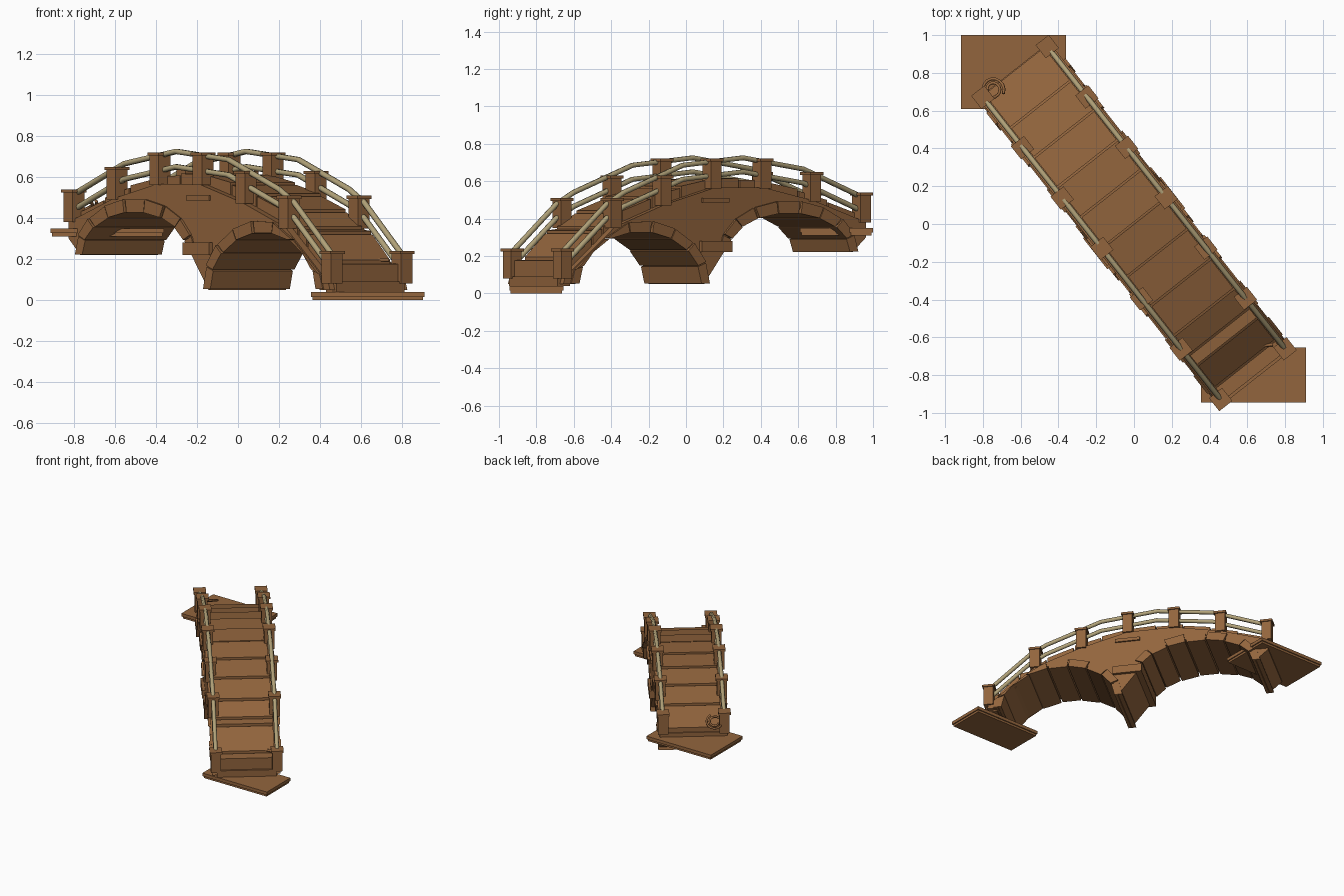
import bpy, bmesh, math
from mathutils import Matrix, Vector

cube = bpy.data.objects.get("Cube")
if cube:
    bpy.data.objects.remove(cube, do_unlink=True)


def material(name, rgb):
    m = bpy.data.materials.new(name)
    m.use_nodes = True
    m.diffuse_color = (*rgb, 1)
    m.node_tree.nodes["Principled BSDF"].inputs["Base Color"].default_value = (*rgb, 1)
    return m


wood = material("brown_wood", (0.29, 0.13, 0.047))
rope_tan = material("tan_rail", (0.44, 0.36, 0.19))

# Bridge frame: u runs along the span, v across it
FRAME = Matrix.Translation((0, 0.005, 0)) @ Matrix.Rotation(math.radians(-51.8), 4, "Z")
ROW = 0.217
POST_U = [-1.018 + 0.3393 * i for i in range(7)]
POST_TOP = [0.54, 0.65, 0.72, 0.72, 0.63, 0.51, 0.24]


def finish(bm, name, mat, placed=True):
    bmesh.ops.recalc_face_normals(bm, faces=bm.faces)
    me = bpy.data.meshes.new(name)
    bm.to_mesh(me)
    bm.free()
    me.materials.append(mat)
    ob = bpy.data.objects.new(name, me)
    bpy.context.collection.objects.link(ob)
    if placed:
        ob.matrix_world = FRAME
    return ob


def add_prism(bm, profile, v0, v1):
    """Extrude a (u, z) outline across the bridge."""
    verts = [bm.verts.new((u, v0, z)) for u, z in profile]
    face = bm.faces.new(verts)
    out = bmesh.ops.extrude_face_region(bm, geom=[face])["geom"]
    moved = [g for g in out if isinstance(g, bmesh.types.BMVert)]
    bmesh.ops.translate(bm, verts=moved, vec=(0, v1 - v0, 0))


def add_box(bm, lo, hi):
    lo, hi = Vector(lo), Vector(hi)
    mat = Matrix.Translation((lo + hi) / 2) @ Matrix.Diagonal((*(hi - lo), 1))
    bmesh.ops.create_cube(bm, size=1, matrix=mat)


def height(line, u):
    """Height of a polyline at u, carried on past both ends."""
    i = 0
    while i < len(line) - 2 and u > line[i + 1][0]:
        i += 1
    (a, za), (b, zb) = line[i], line[i + 1]
    return za + (zb - za) * (u - a) / (b - a)


# Walking surface, and the lower wall tops that carry the posts
DECK = [(-1.05, 0.40), (-0.68, 0.53), (-0.34, 0.605), (0, 0.61), (0.34, 0.53),
        (0.6, 0.43), (0.73, 0.345), (0.8, 0.325), (0.95, 0.18), (1.04, 0.165)]
WALL = [(u, top - 0.155) for u, top in zip(POST_U, POST_TOP)]

# Deck planks, each one lapping slightly over the next
edges = [-1.03] + [-0.80 + 0.2 * i for i in range(8)] + [0.73, 0.80, 0.95, 1.035]
bm = bmesh.new()
for a, b in zip(edges, edges[1:]):
    a, b = a + 0.005, b - 0.005
    za, zb = height(DECK, a), height(DECK, b)
    if zb < za:
        zb += 0.01
    else:
        za += 0.01
    add_prism(bm, [(a, za), (b, zb), (b, height(WALL, b) - 0.01),
                   (a, height(WALL, a) - 0.01)], -0.2, 0.2)
finish(bm, "deck_planks", wood)

# Two arches: centre, base height, inner rise, outer rise
ARCHES = [(-0.50, 0.22, 0.21, 0.275), (0.51, 0.05, 0.28, 0.34)]
INNER, OUTER = 0.415, 0.472


def arch_point(arch, t, k):
    """Point on an arch; k = 0 is the inner curve, 1 the outer."""
    c, base, hi, ho = arch
    u = c + (INNER + (OUTER - INNER) * k) * math.cos(t)
    z = base + (hi + (ho - hi) * k) * math.sin(t)
    return u, min(z, height(WALL, u) - 0.008)


# Solid side walls and fill between deck and arches
outline = [(-1.03, height(WALL, -1.03))] + WALL + [(1.03, 0.05)]
for arch in reversed(ARCHES):
    outline += [arch_point(arch, math.pi * i / 18, 0.4) for i in range(19)]
outline.append((-1.03, 0.30))
bm = bmesh.new()
add_prism(bm, outline, -0.24, 0.24)
finish(bm, "bridge_body", wood)

# Arch stones
bm = bmesh.new()
STONES = 9
for arch in ARCHES:
    for i in range(STONES):
        gap = 0.012
        t0 = math.pi * i / STONES + gap
        t1 = math.pi * (i + 1) / STONES - gap
        out = 0.247 + 0.007 * (i % 2)
        add_prism(bm, [arch_point(arch, t0, 0), arch_point(arch, t0, 1),
                       arch_point(arch, t1, 1), arch_point(arch, t1, 0)], -out, out)
finish(bm, "arch_stones", wood)

# Pier block, wall plate and lower end step
bm = bmesh.new()
add_box(bm, (-0.105, -0.262, 0.22), (0.105, 0.262, 0.28))
add_box(bm, (-0.09, -0.252, 0.485), (0.09, 0.252, 0.51))
finish(bm, "pier_blocks", wood)
bm = bmesh.new()
add_box(bm, (0.96, -0.21, 0.04), (1.045, 0.21, 0.09))
finish(bm, "end_step", wood)

# Posts with caps
bm = bmesh.new()
for side in (-1, 1):
    for u, top in zip(POST_U, POST_TOP):
        v = side * ROW
        for half, z0, z1 in ((0.036, top - 0.16, top - 0.01), (0.044, top - 0.016, top)):
            add_box(bm, (u - half, v - half, z0), (u + half, v + half, z1))
finish(bm, "posts", wood)


def tube(name, points, radius, mat):
    cu = bpy.data.curves.new(name, "CURVE")
    cu.dimensions = "3D"
    cu.bevel_depth = radius
    cu.bevel_resolution = 1
    cu.use_fill_caps = True
    sp = cu.splines.new("POLY")
    sp.points.add(len(points) - 1)
    for p, co in zip(sp.points, points):
        p.co = (*co, 1)
    cu.materials.append(mat)
    ob = bpy.data.objects.new(name, cu)
    bpy.context.collection.objects.link(ob)
    ob.matrix_world = FRAME


# Rails, two on each side
RAIL = [(-1.02, 0.515), (-0.62, 0.665), (-0.21, 0.725), (0.2, 0.685),
        (0.6, 0.54), (0.72, 0.475), (1.02, 0.22)]
for side, label in ((-1, "front"), (1, "back")):
    for drop, level in ((0, "upper"), (0.075, "lower")):
        tube(f"{label}_{level}_rail",
             [(u, side * ROW, z - drop) for u, z in RAIL], 0.0145, rope_tan)

# Coiled handle by one end post and a short peg by the other
coil = []
for i in range(25):
    t = i / 24
    a = 0.5 + t * 3.2 * math.pi
    r = 0.062 - 0.035 * t
    coil.append((-1.02 + r * math.cos(a), -0.15 + r * math.sin(a),
                 0.455 + 0.5 * r * math.cos(a)))
tube("coiled_handle", coil, 0.008, wood)
tube("peg", [(0.93, 0.13, 0.195), (0.96, 0.18, 0.195)], 0.009, wood)

# Landing slabs, two layers each
for name, x0, x1, y0, y1, z in (("upper_landing", -0.915, -0.36, 0.61, 1.0, 0.31),
                                ("lower_landing", 0.355, 0.91, -0.945, -0.655, 0.0)):
    bm = bmesh.new()
    i = 0.008
    add_box(bm, (x0 + i, y0 + i, z), (x1 - i, y1 - i, z + 0.016))
    add_box(bm, (x0, y0, z + 0.016), (x1, y1, z + 0.04))
    finish(bm, name, wood, placed=False)
